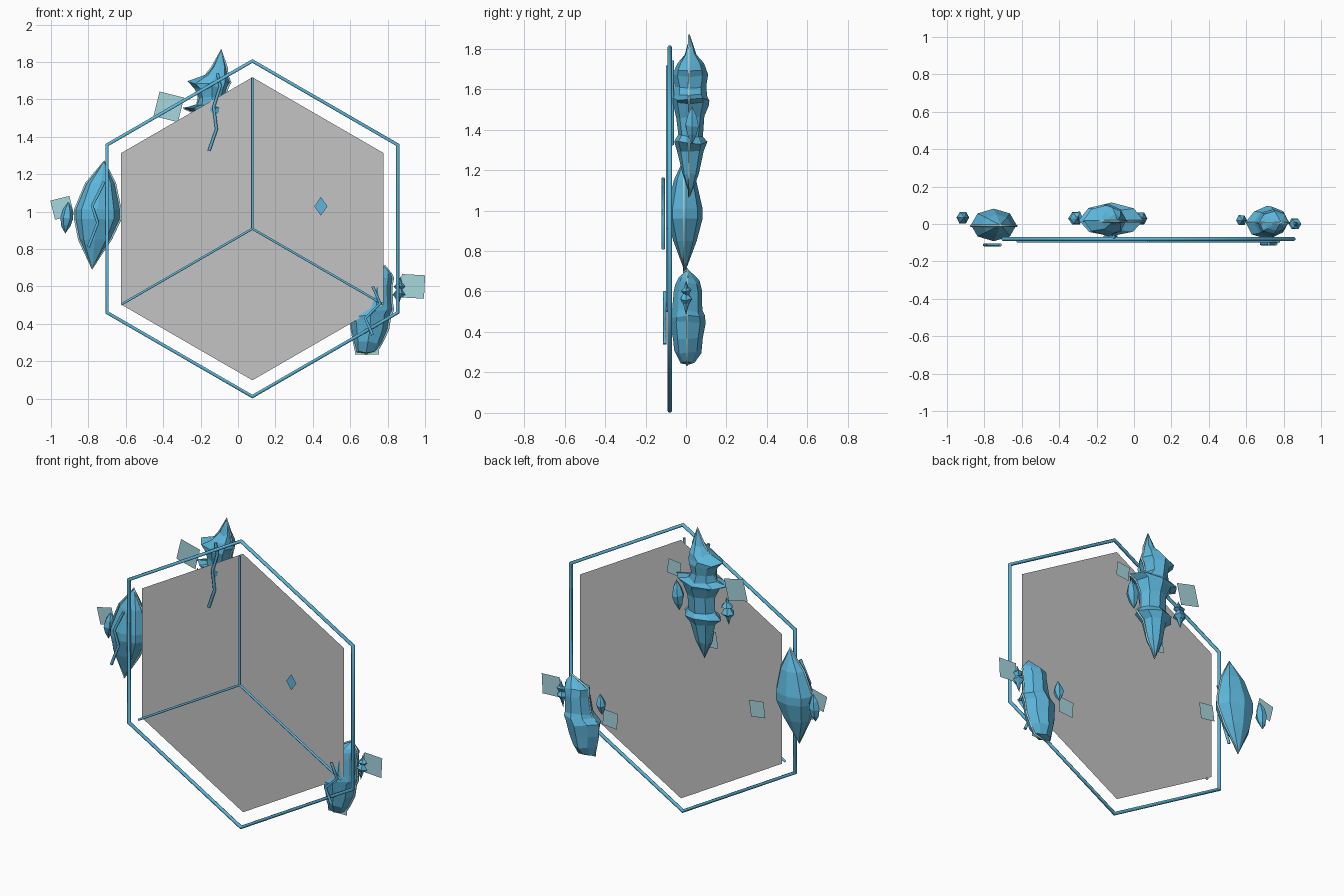
import bpy, bmesh, math, random

if "Cube" in bpy.data.objects:
    bpy.data.objects.remove(bpy.data.objects["Cube"])

random.seed(4)


def material(name, rgb):
    m = bpy.data.materials.new(name)
    m.diffuse_color = (*rgb, 1.0)
    m.use_nodes = True
    m.node_tree.nodes["Principled BSDF"].inputs["Base Color"].default_value = m.diffuse_color
    return m


BLUE = material("crystal blue", (0.11, 0.47, 0.71))
PALE = material("pale teal", (0.39, 0.68, 0.73))
GREY = material("panel grey", (0.55, 0.55, 0.55))


def finish(bm, name, mat):
    bmesh.ops.recalc_face_normals(bm, faces=bm.faces)
    me = bpy.data.meshes.new(name)
    bm.to_mesh(me)
    bm.free()
    me.materials.append(mat)
    ob = bpy.data.objects.new(name, me)
    bpy.context.collection.objects.link(ob)
    return ob


def tube(name, points, radius, mat, closed=False):
    """Thin rod following a polyline."""
    cu = bpy.data.curves.new(name, 'CURVE')
    cu.dimensions = '3D'
    cu.bevel_depth = radius
    cu.bevel_resolution = 1
    cu.use_fill_caps = True
    sp = cu.splines.new('POLY')
    sp.points.add(len(points) - 1)
    for p, co in zip(sp.points, points):
        p.co = (*co, 1.0)
    sp.use_cyclic_u = closed
    cu.materials.append(mat)
    ob = bpy.data.objects.new(name, cu)
    bpy.context.collection.objects.link(ob)
    bpy.ops.object.select_all(action='DESELECT')
    bpy.context.view_layer.objects.active = ob
    ob.select_set(True)
    bpy.ops.object.convert(target='MESH')


def crystal(name, rings, y, sides=8, jitter=0.0, outline=True):
    """Faceted stack of rings (z, centre x, radius x, radius y), pointed at both ends."""
    bm = bmesh.new()
    spread = [1 + random.uniform(-jitter, jitter) for _ in range(sides)]
    layers = []
    for z, cx, rx, ry in rings:
        if rx == 0:
            layers.append([bm.verts.new((cx, y, z))])
            continue
        ring = []
        for i in range(sides):
            a = 2 * math.pi * i / sides
            k = spread[i] * (1 + random.uniform(-jitter, jitter))
            dz = random.uniform(-jitter, jitter) * 0.15
            ring.append(bm.verts.new((cx + rx * k * math.cos(a), y + ry * k * math.sin(a), z + dz)))
        layers.append(ring)
    for a, b in zip(layers, layers[1:]):
        for i in range(sides):
            j = (i + 1) % sides
            quad = [a[i % len(a)], a[j % len(a)], b[j % len(b)], b[i % len(b)]]
            bm.faces.new(list(dict.fromkeys(quad)))
    finish(bm, name, BLUE)
    # thin rim following the silhouette
    if outline:
        left = [(cx - rx, y - 0.005, z) for z, cx, rx, _ in rings]
        right = [(cx + rx, y - 0.005, z) for z, cx, rx, _ in rings if rx > 0]
        tube(name + "_rim", left + right[::-1], 0.006, PALE, True)


def shard(name, x, y, z, r, h, spiky=False):
    """Small side crystal, optionally with flared collars."""
    prof = [(0.5, 0), (0.22, 0.7), (0, 1), (-0.25, 0.7), (-0.5, 0)]
    if spiky:
        prof = [(0.5, 0), (0.28, 0.4), (0.2, 1), (0.1, 0.5), (-0.05, 1.1), (-0.2, 0.5), (-0.5, 0)]
    crystal(name, [(z + h * t, x + 0.1 * h * t, r * k, r * k) for t, k in prof], y, 6, 0.05, False)


def card(name, x, y, z, size, tilt):
    """Flat square tag, turned in its own plane."""
    bm = bmesh.new()
    r = size / math.sqrt(2)
    vs = []
    for i in range(4):
        a = math.radians(45 + 90 * i + tilt)
        vs.append(bm.verts.new((x + r * math.cos(a), y, z + r * math.sin(a))))
    bm.faces.new(vs)
    finish(bm, name, PALE)


# hexagonal frame and panel
CX, CZ = 0.077, 0.908


def hexagon(r, y):
    return [(CX + r * math.sin(math.pi * i / 3), y, CZ + r * math.cos(math.pi * i / 3)) for i in range(6)]


tube("hexagon_frame", hexagon(0.897, -0.08), 0.0115, BLUE, True)
bm = bmesh.new()
bm.faces.new([bm.verts.new(p) for p in hexagon(0.81, -0.06)])
finish(bm, "panel", GREY)

# three spokes in front of the panel
for n, p in enumerate(hexagon(0.81, -0.093)[::2]):
    tube(f"spoke_{n}", [(CX, -0.093, CZ), p], 0.007, BLUE)

# small diamond marker
bm = bmesh.new()
corners = [(0.035, 0), (0, 0.05), (-0.035, 0), (0, -0.05)]
bm.faces.new([bm.verts.new((0.443 + dx, -0.105, 1.028 + dz)) for dx, dz in corners])
finish(bm, "diamond_marker", BLUE)

# left crystal
crystal("left_crystal", [
    (1.27, -0.715, 0, 0), (1.15, -0.735, 0.078, 0.055), (1.01, -0.75, 0.122, 0.087),
    (0.96, -0.75, 0.122, 0.087), (0.85, -0.765, 0.085, 0.058), (0.695, -0.78, 0, 0)], -0.005, 8)
shard("left_shard", -0.915, 0.035, 0.968, 0.035, 0.17)

# top crystal with flared tiers
crystal("top_crystal", [
    (1.865, -0.09, 0, 0), (1.77, -0.10, 0.04, 0.03), (1.725, -0.115, 0.06, 0.065),
    (1.69, -0.15, 0.11, 0.08), (1.665, -0.14, 0.085, 0.085), (1.61, -0.14, 0.07, 0.075),
    (1.57, -0.13, 0.09, 0.08), (1.55, -0.12, 0.17, 0.09), (1.53, -0.12, 0.12, 0.09),
    (1.46, -0.12, 0.085, 0.07), (1.37, -0.12, 0.085, 0.06),
    (1.335, -0.125, 0.12, 0.08), (1.29, -0.13, 0.075, 0.065), (1.18, -0.135, 0.05, 0.04),
    (1.07, -0.14, 0, 0)], 0.02, 8, 0.05)
shard("top_shard_left", -0.31, 0.03, 1.41, 0.035, 0.17, True)
shard("top_shard_right", 0.035, 0.03, 1.42, 0.036, 0.19)

# right crystal, stubby and leaning
crystal("right_crystal", [
    (0.71, 0.785, 0, 0), (0.665, 0.76, 0.06, 0.045), (0.645, 0.75, 0.08, 0.06),
    (0.60, 0.745, 0.075, 0.07), (0.50, 0.74, 0.085, 0.075), (0.475, 0.735, 0.095, 0.085),
    (0.445, 0.71, 0.105, 0.085), (0.37, 0.705, 0.098, 0.075), (0.30, 0.695, 0.075, 0.065),
    (0.25, 0.685, 0.055, 0.035), (0.238, 0.685, 0, 0)], 0.01, 8, 0.05)
shard("right_shard_outer", 0.86, 0.0, 0.57, 0.03, 0.17, True)
shard("right_shard_inner", 0.575, 0.02, 0.585, 0.03, 0.13)

# jagged tendrils
tendrils = {
    "left_tendril": (-0.112, [(-0.715, 1.16), (-0.78, 1.03), (-0.75, 0.94), (-0.80, 0.81)]),
    "top_tendril": (-0.068, [(-0.11, 1.74), (-0.095, 1.67), (-0.13, 1.56), (-0.115, 1.44), (-0.155, 1.325)]),
    "right_tendril": (-0.105, [(0.72, 0.60), (0.76, 0.51), (0.68, 0.43), (0.72, 0.34)]),
}
for name, (y, pts) in tendrils.items():
    tube(name, [(x, y, z) for x, z in pts], 0.009, BLUE)

# floating square tags
cards = [
    (-0.94, 0.035, 1.02, 0.105, 14), (-0.515, 0.03, 0.85, 0.10, -8),
    (-0.37, 0.035, 1.56, 0.135, -14), (0.082, 0.0, 1.565, 0.09, 6),
    (-0.166, 0.0, 1.18, 0.10, -10), (0.935, 0.0, 0.60, 0.125, -3),
    (0.515, 0.015, 0.505, 0.10, 4), (0.69, 0.0, 0.30, 0.13, 0),
]
for n, c in enumerate(cards):
    card(f"square_tag_{n}", *c)
